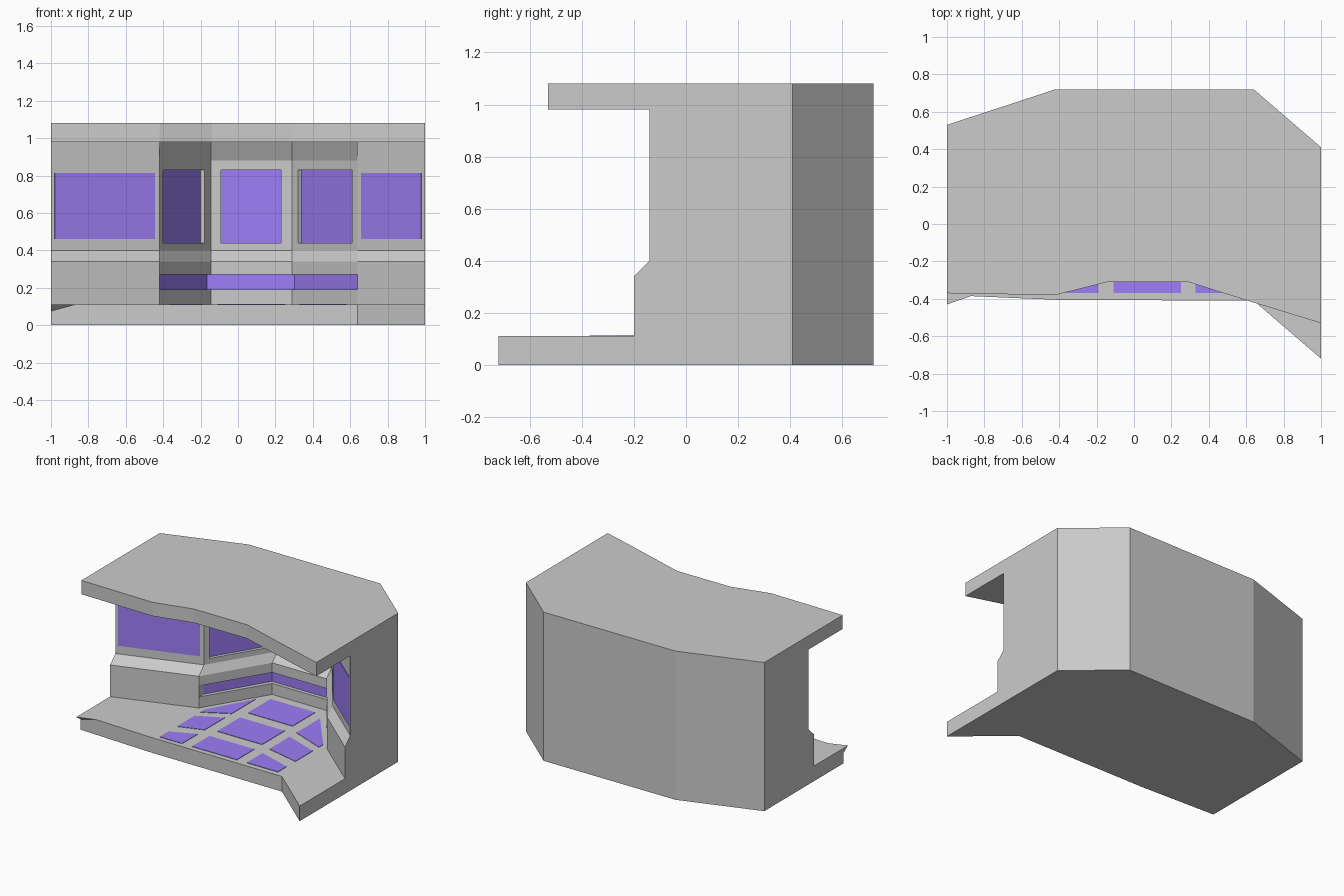
import bpy, bmesh
from mathutils import Vector

if "Cube" in bpy.data.objects:
    bpy.data.objects.remove(bpy.data.objects["Cube"])

blue = bpy.data.materials.new("blue_glass")
blue.diffuse_color = (0.33, 0.21, 0.92, 1)
blue.use_nodes = True
blue.node_tree.nodes["Principled BSDF"].inputs["Base Color"].default_value = blue.diffuse_color


def finish(name, bm, mat=None):
    bmesh.ops.recalc_face_normals(bm, faces=bm.faces)
    me = bpy.data.meshes.new(name)
    bm.to_mesh(me)
    bm.free()
    ob = bpy.data.objects.new(name, me)
    bpy.context.collection.objects.link(ob)
    if mat:
        me.materials.append(mat)
    return ob


def prism(name, pts, z0, z1, mat=None):
    """Vertical extrusion of a plan outline."""
    bm = bmesh.new()
    face = bm.faces.new([bm.verts.new((x, y, z0)) for x, y in pts])
    ext = bmesh.ops.extrude_face_region(bm, geom=[face])
    for v in ext["geom"]:
        if isinstance(v, bmesh.types.BMVert):
            v.co.z = z1
    return finish(name, bm, mat)


def wall(name, path, cove):
    """Sweep the wall section along columns of (x, front y, back y)."""
    bm = bmesh.new()
    rings = []
    for x, f, b in path:
        sec = [(b, .11), (f - .06, .11), (f - .06, .34), (f, .40),
               (f, .88), (f - cove, .98), (b, .98)]
        rings.append([bm.verts.new((x, y, z)) for y, z in sec])
    for r, s in zip(rings, rings[1:]):
        for i in range(len(r)):
            j = (i + 1) % len(r)
            bm.faces.new((r[i], r[j], s[j], s[i]))
    bm.faces.new(rings[0])
    bm.faces.new(rings[-1])
    return finish(name, bm)


def slab_on(seg, x0, x1, d0, d1):
    """Plan outline on a wall segment, between depths d0 and d1 into the wall."""
    p, q = (Vector(c[:2]) for c in seg)
    t = (q - p).normalized()
    n = Vector((-t.y, t.x))
    at = lambda x: p + (q - p) * ((x - p.x) / (q.x - p.x))
    a, b = at(x0), at(x1)
    return [a + n * d0, b + n * d0, b + n * d1, a + n * d1]


def cut(target, cutter):
    cutter.hide_render = True
    m = target.modifiers.new("cut", "BOOLEAN")
    m.operation = "DIFFERENCE"
    m.solver = "EXACT"
    m.object = cutter
    bpy.context.view_layer.objects.active = target
    bpy.ops.object.modifier_apply(modifier=m.name)
    bpy.data.objects.remove(cutter)


# Floor and roof slabs
back = [(1, .41), (.64, .72), (-.42, .72), (-1, .53)]
prism("floor_slab", [(-1, -.38), (-.42, -.405), (.64, -.41), (1, -.72)] + back, 0, .11)
prism("roof_slab", [(-1, -.37), (-.42, -.38), (-.14, -.31), (.29, -.31),
                    (.64, -.42), (1, -.53)] + back, .98, 1.08)

# Small lip at the left end of the floor
bm = bmesh.new()
for co in [(-1, -.43, .11), (-1, -.38, .11), (-1, -.38, .075), (-.87, -.385, .11)]:
    bm.verts.new(co)
bmesh.ops.convex_hull(bm, input=bm.verts)
finish("floor_lip", bm)

# Walls: two wings and the bay between them
cols = [(-1, .02, .53), (-.42, .21, .72), (-.145, .66, .72),
        (.29, .66, .72), (.64, .17, .72), (1, -.14, .41)]
wall("left_wall", cols[:2], 0)
bay = wall("bay_wall", cols[1:5], .05)
wall("right_wall", cols[4:], 0)

# Flush windows on the wings
for name, i, x0, x1 in [("left_window", 0, -.98, -.445), ("right_window", 4, .66, .98)]:
    prism(name, slab_on(cols[i:i + 2], x0, x1, -.003, .003), .46, .815, blue)

# Recessed windows in the bay
for i, x0, x1 in [(1, -.40, -.18), (2, -.09, .23), (3, .32, .61)]:
    seg = cols[i:i + 2]
    cut(bay, prism("window_cutter", slab_on(seg, x0, x1, -.03, .025), .44, .83))
    prism(f"bay_window_{i}", slab_on(seg, x0, x1, .023, .027), .44, .83, blue)

# Recessed light band running round the bay
line = [(-.419, .207), (-.165, .63), (.303, .63), (.639, .165)]
front = [(x, f - .1) for x, f, b in cols[1:5]]
front[0], front[3] = (-.419, front[0][1]), (.639, front[3][1])
cut(bay, prism("band_cutter", front + line[::-1], .19, .27))
prism("light_band", [(x, y - .004) for x, y in line]
      + [(x, y + .004) for x, y in line[::-1]], .19, .27, blue)

# Floor light tiles: centre column, then slanted side columns
for k, (y0, y1) in enumerate([(-.37, -.17), (-.08, .18), (.27, .53)]):
    prism(f"centre_tile_{k}", [(-.11, y0), (.25, y0), (.25, y1), (-.11, y1)], .108, .113, blue)
inner = [(-.37, -.19), (-.11, .12), (.20, .47)]
outer = [(-.37, -.27), (-.17, .03), (.10, .15)]
for side, xi, xo in [("left", -.19, -.37), ("right", .33, .58)]:
    for k, ((a, b), (c, d)) in enumerate(zip(inner, outer)):
        prism(f"{side}_tile_{k}", [(xi, a), (xo, c), (xo, d), (xi, b)], .108, .113, blue)
